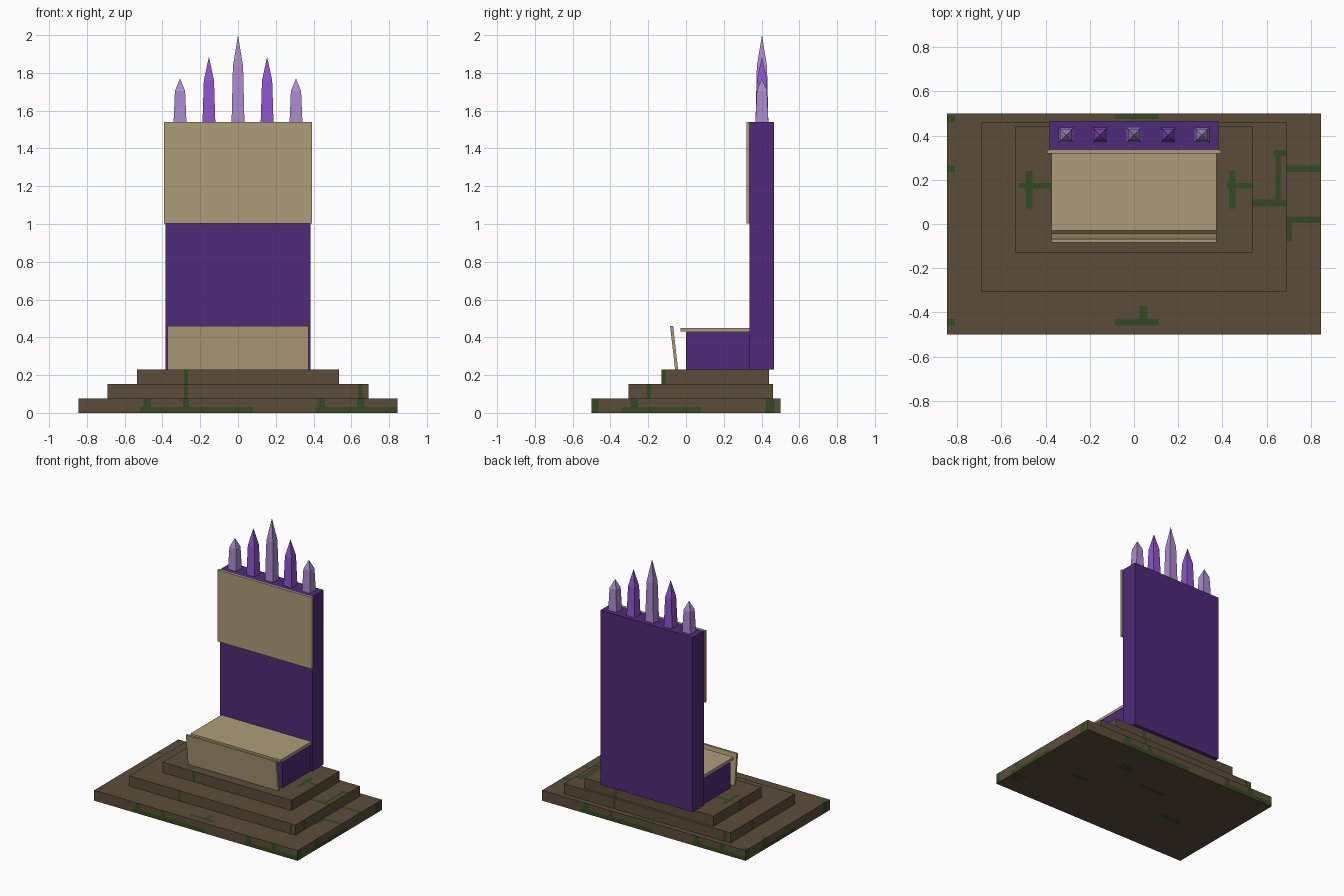
import bpy, bmesh
from mathutils import Vector, Matrix

if "Cube" in bpy.data.objects:
    bpy.data.objects.remove(bpy.data.objects["Cube"], do_unlink=True)


def material(name, hex_code):
    """Flat material from an sRGB hex colour, stored as linear values."""
    srgb = [int(hex_code[i:i + 2], 16) / 255 for i in (0, 2, 4)]
    lin = [c / 12.92 if c < 0.04 else ((c + 0.055) / 1.055) ** 2.4 for c in srgb]
    m = bpy.data.materials.new(name)
    m.use_nodes = True
    m.diffuse_color = (*lin, 1)
    m.node_tree.nodes["Principled BSDF"].inputs["Base Color"].default_value = (*lin, 1)
    return m


stone = material("brown stone", "5b4d3a")
moss = material("green moss", "344a24")
purple = material("deep purple", "4e2b78")
tan = material("tan panel", "ae9d78")
lilac = material("lilac crystal", "ac8bce")
violet = material("violet crystal", "8f55d0")


def finish(bm, name, *mats):
    mesh = bpy.data.meshes.new(name)
    bmesh.ops.recalc_face_normals(bm, faces=bm.faces[:])
    bm.to_mesh(mesh)
    bm.free()
    for m in mats:
        mesh.materials.append(m)
    obj = bpy.data.objects.new(name, mesh)
    bpy.context.collection.objects.link(obj)
    return obj


def box_mesh(x, y, z):
    """Box from (low, high) ranges."""
    bm = bmesh.new()
    size = [b - a for a, b in (x, y, z)]
    mid = [(a + b) / 2 for a, b in (x, y, z)]
    bmesh.ops.create_cube(bm, size=1, matrix=Matrix.Translation(mid) @ Matrix.Diagonal((*size, 1)))
    return bm


def box(name, x, y, z, mat):
    return finish(box_mesh(x, y, z), name, mat)


def cut_patch(bm, normal, u_axis, v_axis, rect):
    """Cut a rectangle into the faces pointing along normal and mark it as moss."""
    def facing():
        return [f for f in bm.faces if f.normal.dot(normal) > 0.9]
    u0, u1, v0, v1 = rect
    for axis, value in ((u_axis, u0), (u_axis, u1), (v_axis, v0), (v_axis, v1)):
        faces = facing()
        geom = set(faces)
        for f in faces:
            geom.update(f.edges)
            geom.update(f.verts)
        direction = Vector([float(i == axis) for i in range(3)])
        bmesh.ops.bisect_plane(bm, geom=list(geom), dist=1e-5,
                               plane_co=direction * value, plane_no=direction)
        bm.normal_update()
    for f in facing():
        c = f.calc_center_median()
        if u0 < c[u_axis] < u1 and v0 < c[v_axis] < v1:
            f.material_index = 1


def tier(name, x, y, z, top=(), front=(), side=(), under=()):
    """Stone step; front moss repeats turned around on the back, side moss on both sides."""
    bm = box_mesh(x, y, z)
    bm.normal_update()
    for r in top:
        cut_patch(bm, Vector((0, 0, 1)), 0, 1, r)
    for r in under:
        cut_patch(bm, Vector((0, 0, -1)), 0, 1, r)
    for a, b, low, high in front:
        cut_patch(bm, Vector((0, -1, 0)), 0, 2, (a, b, low, high))
        cut_patch(bm, Vector((0, 1, 0)), 0, 2, (-b, -a, low, high))
    for a, b, low, high in side:
        cut_patch(bm, Vector((1, 0, 0)), 1, 2, (a, b, low, high))
        cut_patch(bm, Vector((-1, 0, 0)), 1, 2, (-b, -a, low, high))
    return finish(bm, name, stone, moss)


# Stepped stone base with moss
tier("lower_step", (-.845, .845), (-.5, .5), (0, .077),
     top=[(-.085, .11, -.46, -.43), (.025, .06, -.43, -.37), (-.085, .11, .475, .5),
          (-.845, -.81, -.46, -.43), (-.845, -.81, .235, .265), (-.845, -.81, .46, .49),
          (.69, .845, .235, .265), (.69, .845, .005, .035), (.69, .715, -.08, .005)],
     front=[(-.52, .08, 0, .032), (-.5, -.46, .032, .077), (-.29, -.26, .032, .077),
            (.41, .845, 0, .032), (.42, .46, .032, .077), (.63, .67, .032, .077)],
     side=[(-.5, -.46, 0, .077), (-.34, .08, 0, .03), (-.295, -.255, .03, .077),
           (.42, .47, 0, .077)],
     under=[(.75, .82, -.36, -.28), (.38, .52, -.07, -.03), (.24, .34, .22, .29),
            (-.17, .05, .12, .15), (-.5, -.33, -.12, -.07)])
tier("middle_step", (-.69, .69), (-.305, .46), (.077, .153),
     top=[(.535, .69, .08, .11), (.64, .665, .11, .335), (.63, .69, .31, .335)],
     front=[(-.285, -.265, .077, .153), (.635, .66, .077, .153)],
     side=[(-.21, -.185, .077, .153)])
tier("upper_step", (-.535, .535), (-.13, .44), (.153, .23),
     top=[(-.52, -.375, .16, .185), (-.49, -.46, .07, .24),
          (.42, .535, .16, .185), (.43, .46, .07, .24)],
     front=[(-.285, -.265, .153, .23)],
     side=[(-.13, -.105, .153, .23)])

# Seat and backrest
box("backrest", (-.383, .383), (.335, .467), (.23, 1.54), purple)
box("seat_block", (-.37, .37), (0, .335), (.23, .43), purple)
box("seat_pad", (-.374, .374), (-.03, .335), (.43, .45), tan)
box("head_panel", (-.393, .393), (.319, .335), (1.003, 1.54), tan)

# Front panel leans forward at the top
bm = box_mesh((-.374, .374), (-.058, -.042), (.23, .46))
for v in bm.verts:
    if v.co.z > .4:
        v.co.y -= .026
finish(bm, "front_panel", tan)


def spike(name, x, shoulder, tip, mat):
    """Tapered square shaft with a pointed tip."""
    bm = bmesh.new()
    rings = []
    for half, z in ((.034, 1.54), (.027, shoulder)):
        rings.append([bm.verts.new((x + sx * half, .402 + sy * half, z))
                      for sx, sy in ((-1, -1), (1, -1), (1, 1), (-1, 1))])
    apex = bm.verts.new((x, .402, tip))
    bm.faces.new(rings[0])
    for i in range(4):
        j = (i + 1) % 4
        bm.faces.new((rings[0][i], rings[0][j], rings[1][j], rings[1][i]))
        bm.faces.new((rings[1][i], rings[1][j], apex))
    finish(bm, name, mat)


# Row of crystal spikes, mirrored about the tallest
spike("centre_spike", 0, 1.835, 2, lilac)
for label, s in (("left", 1), ("right", -1)):
    spike(label + "_inner_spike", s * .154, 1.76, 1.885, violet)
    spike(label + "_outer_spike", s * .307, 1.705, 1.77, lilac)
